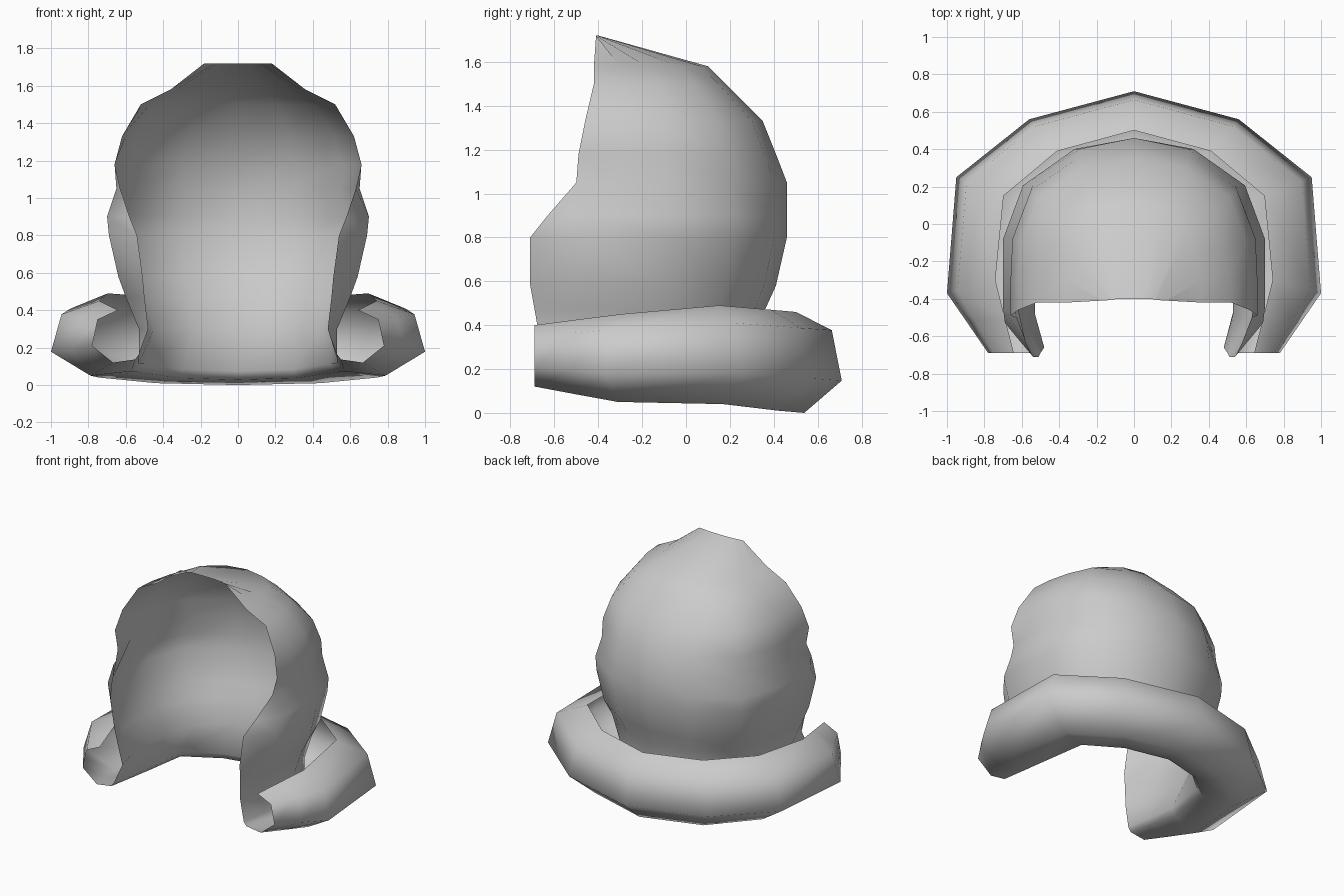
import bpy
import bmesh
from math import sin, cos, radians
from mathutils import Vector

cube = bpy.data.objects.get("Cube")
if cube:
    bpy.data.objects.remove(cube)

# Single flat colour
grey = bpy.data.materials.new("light_grey")
grey.use_nodes = True
colour = (0.6, 0.6, 0.6, 1)
grey.diffuse_color = colour
grey.node_tree.nodes["Principled BSDF"].inputs["Base Color"].default_value = colour

# Outward curl: stations from back centre to front tip
# (inner x, inner y, outer x, outer y, bottom z, top z)
STATIONS = [
    (0, .33, 0, .71, 0, .46),
    (.29, .25, .56, .56, .01, .47),
    (.49, .07, .95, .25, .04, .49),
    (.53, -.24, 1, -.37, .05, .45),
    (.53, -.47, .89, -.53, .085, .425),
    (.53, -.69, .78, -.69, .12, .40),
]
# Curl cross-section from its free upper edge round to the hood
SECTION = [(.45, 1), (.88, .82), (1, .32), (.55, 0), (.08, .06), (0, .16)]

# Hood levels: (z, half width, back y, side y, cheek x, cheek y, edge x, edge y)
LEVELS = [
    (.30, .53, .34, -.10, .53, -.48, .48, -.66),
    (.47, .59, .36, -.10, .60, -.50, .50, -.69),
    (.58, .64, .41, -.08, .64, -.52, .51, -.71),
    (.80, .69, .46, -.08, .69, -.53, .54, -.71),
    (.90, .70, .46, -.08, .70, -.45, .58, -.63),
    (1.05, .64, .46, -.08, .65, -.32, .63, -.50),
    (1.18, .65, .41, -.08, .66, -.30, .66, -.49),
    (1.33, .60, .35, -.09, .62, -.28, .62, -.46),
    (1.50, .47, .18, -.12, .51, -.28, .52, -.42),
    (1.58, .33, .10, -.18, .36, -.30, .36, -.42),
    (1.72, .12, -.40, -.405, .16, -.41, .18, -.41),
]


def curl_row(t, h):
    row = []
    for ix, iy, ox, oy, low, high in STATIONS:
        row.append(Vector((ix + (ox - ix) * t, iy + (oy - iy) * t, low + (high - low) * h)))
    return row


def hood_row(z, width, back, side, cx, cy, ex, ey):
    row = []
    for angle in (0, 27, 58, 90):
        a = radians(angle)
        row.append(Vector((width * sin(a), side + (back - side) * cos(a), z)))
    return row + [Vector((cx, cy, z)), Vector((ex, ey, z))]


def mirrored(row):
    return [Vector((-p.x, p.y, p.z)) for p in reversed(row[1:])] + row


# One continuous sheet: curl first, then the hood up to the crown
rows = [curl_row(*s) for s in SECTION] + [hood_row(*level) for level in LEVELS]
bm = bmesh.new()
grid = [[bm.verts.new(p) for p in mirrored(row)] for row in rows]
for lower, upper in zip(grid, grid[1:]):
    for c in range(len(lower) - 1):
        face = bm.faces.new((lower[c], upper[c], upper[c + 1], lower[c + 1]))
        face.smooth = True

mesh = bpy.data.meshes.new("hair_shell")
bm.to_mesh(mesh)
bm.free()
mesh.materials.append(grey)
hair = bpy.data.objects.new("hair_shell", mesh)
bpy.context.collection.objects.link(hair)
